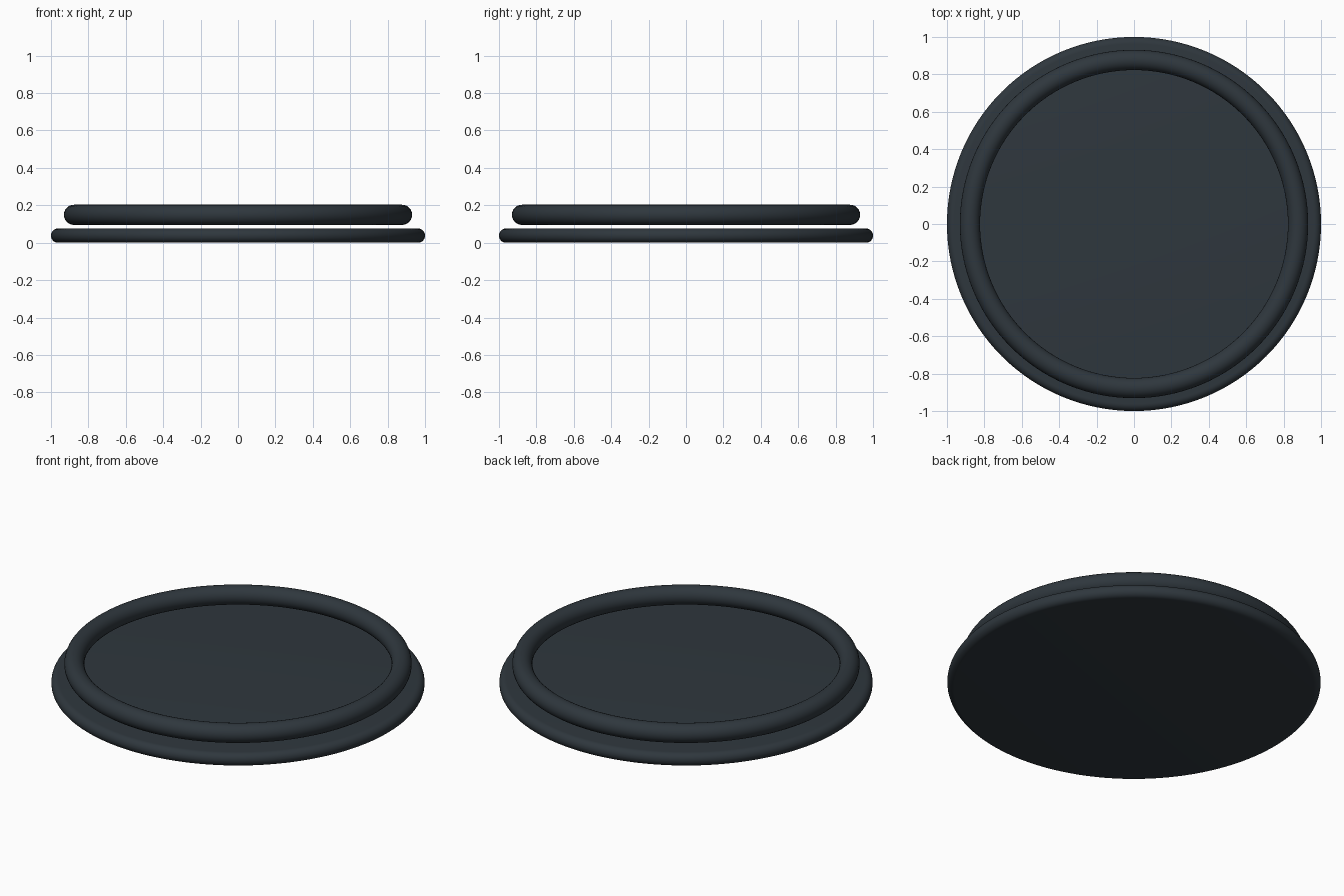
import bpy, math

cube = bpy.data.objects.get("Cube")
if cube:
    bpy.data.objects.remove(cube, do_unlink=True)


def make_material(name, colour):
    mat = bpy.data.materials.new(name)
    mat.use_nodes = True
    mat.diffuse_color = colour
    mat.node_tree.nodes["Principled BSDF"].inputs["Base Color"].default_value = colour
    return mat


slate = make_material("dark slate", (0.028, 0.038, 0.047, 1))


def finish(name):
    obj = bpy.context.object
    obj.name = name
    obj.data.materials.append(slate)
    bpy.ops.object.shade_smooth_by_angle(angle=math.radians(35))
    return obj


# Round base plate with a fully rounded rim
THICK = 0.076
bpy.ops.mesh.primitive_cylinder_add(vertices=128, radius=1, depth=THICK,
                                    location=(0, 0, THICK / 2))
base = bpy.context.object
bevel = base.modifiers.new("rounded rim", "BEVEL")
bevel.width = THICK * 0.49
bevel.segments = 8
bevel.limit_method = "ANGLE"
bevel.angle_limit = math.radians(40)
bpy.ops.object.modifier_apply(modifier=bevel.name)
finish("base_plate")

# Ring held just above the plate
bpy.ops.mesh.primitive_torus_add(major_radius=0.877, minor_radius=0.054,
                                 major_segments=128, minor_segments=24,
                                 location=(0, 0, 0.149))
finish("upper_ring")
